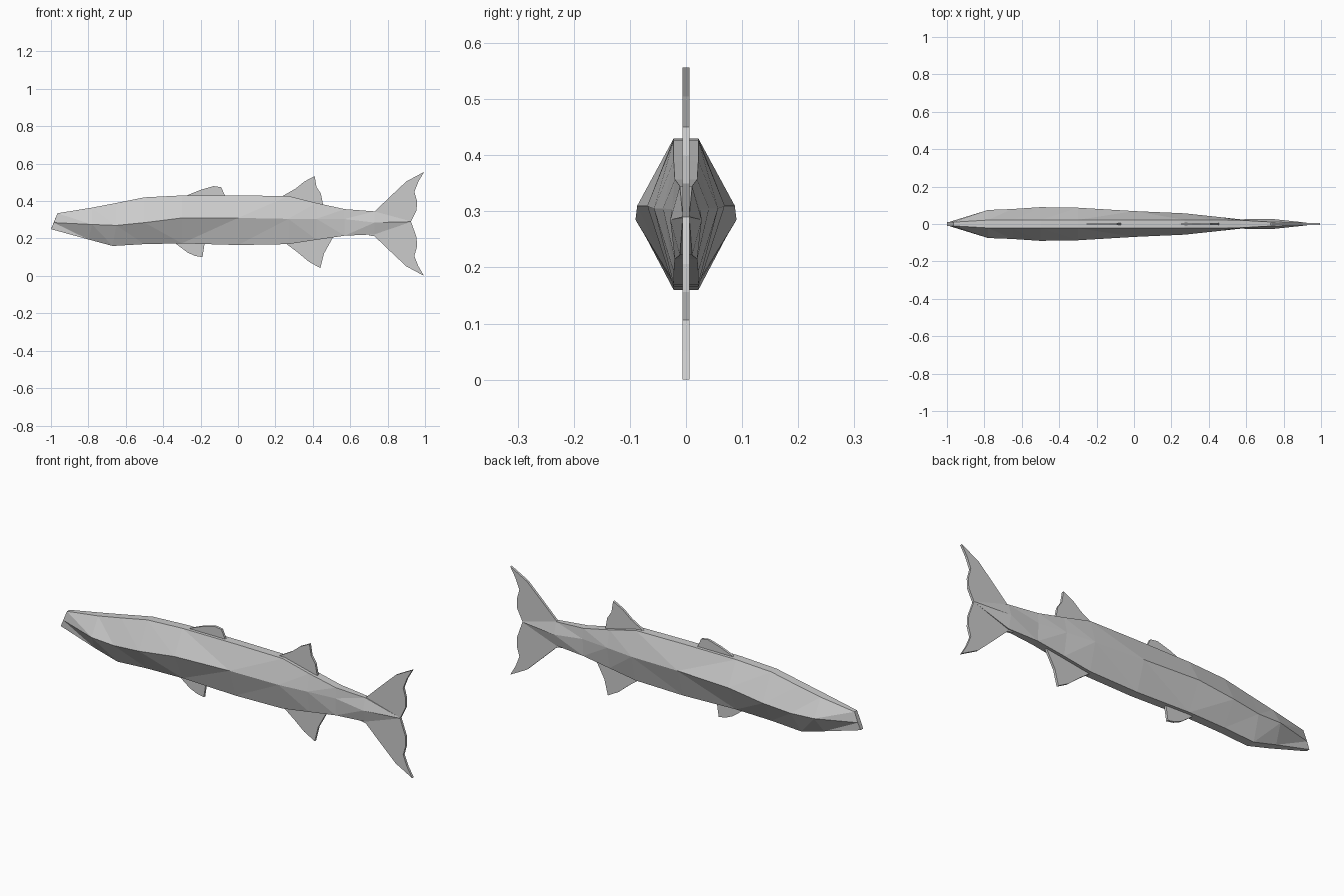
import bpy
import bmesh

grey = bpy.data.materials.new("fish grey")
grey.diffuse_color = (0.6, 0.6, 0.6, 1)


def finish(name, bm):
    bmesh.ops.recalc_face_normals(bm, faces=bm.faces)
    mesh = bpy.data.meshes.new(name)
    bm.to_mesh(mesh)
    bm.free()
    mesh.materials.append(grey)
    bpy.context.collection.objects.link(bpy.data.objects.new(name, mesh))


# Body stations: top (x, z), side (x, z), bottom (x, z), side half width, ridge half width
STATIONS = [
    ((-0.965, 0.335), (-0.985, 0.285), (-1.0, 0.25), 0.012, 0.010),
    ((-0.78, 0.365), (-0.78, 0.275), (-0.80, 0.195), 0.075, 0.021),
    ((-0.65, 0.39), (-0.65, 0.27), (-0.67, 0.16), 0.08, 0.022),
    ((-0.50, 0.42), (-0.50, 0.285), (-0.50, 0.17), 0.09, 0.022),
    ((-0.30, 0.43), (-0.30, 0.31), (-0.30, 0.174), 0.087, 0.022),
    ((0.0, 0.43), (0.0, 0.31), (0.0, 0.165), 0.069, 0.022),
    ((0.27, 0.427), (0.27, 0.305), (0.27, 0.17), 0.057, 0.022),
    ((0.42, 0.39), (0.42, 0.305), (0.42, 0.193), 0.041, 0.022),
    ((0.57, 0.357), (0.57, 0.304), (0.57, 0.215), 0.025, 0.020),
    ((0.73, 0.345), (0.73, 0.285), (0.73, 0.222), 0.028, 0.011),
    ((0.92, 0.293), (0.925, 0.29), (0.92, 0.287), 0.007, 0.006),
]

# Body: six-sided loft with flat back and belly
bm = bmesh.new()
rings = []
for (tx, tz), (sx, sz), (bx, bz), w, r in STATIONS:
    points = [(tx, -r, tz), (tx, r, tz), (sx, w, sz),
              (bx, r, bz), (bx, -r, bz), (sx, -w, sz)]
    rings.append([bm.verts.new(p) for p in points])
for a, b in zip(rings, rings[1:]):
    for i in range(6):
        j = (i + 1) % 6
        bm.faces.new((a[i], a[j], b[j], b[i]))
bm.faces.new(rings[0])
bm.faces.new(rings[-1])
bmesh.ops.triangulate(bm, faces=[f for f in bm.faces if len(f.verts) == 4])
finish("body", bm)


# Fins: flat plates cut from a side outline
def fin(name, outline, half=0.006):
    bm = bmesh.new()
    face = bm.faces.new([bm.verts.new((x, -half, z)) for x, z in outline])
    new = bmesh.ops.extrude_face_region(bm, geom=[face])["geom"]
    bmesh.ops.translate(bm, vec=(0, 2 * half, 0),
                        verts=[v for v in new if isinstance(v, bmesh.types.BMVert)])
    finish(name, bm)


fin("front_back_fin", [(-0.27, 0.40), (-0.27, 0.432), (-0.20, 0.46), (-0.13, 0.48),
                       (-0.09, 0.474), (-0.07, 0.43), (-0.07, 0.40)])
fin("rear_back_fin", [(0.24, 0.39), (0.24, 0.428), (0.31, 0.468), (0.355, 0.505),
                      (0.41, 0.533), (0.42, 0.475), (0.443, 0.44), (0.455, 0.38),
                      (0.44, 0.34)])
fin("front_belly_fin", [(-0.34, 0.20), (-0.33, 0.17), (-0.27, 0.125), (-0.23, 0.107),
                        (-0.19, 0.10), (-0.18, 0.165), (-0.18, 0.20)])
fin("rear_belly_fin", [(0.26, 0.20), (0.26, 0.17), (0.32, 0.125), (0.38, 0.075),
                       (0.44, 0.042), (0.46, 0.12), (0.51, 0.21), (0.50, 0.24)])

# Tail fin: upper outline, mirrored below the notch
upper = [(0.70, 0.34), (0.73, 0.344), (0.82, 0.43), (0.90, 0.505), (0.995, 0.556),
         (0.965, 0.505), (0.943, 0.45), (0.957, 0.40), (0.955, 0.35)]
axis = 0.278
lower = [(x, 2 * axis - z) for x, z in reversed(upper)]
fin("tail_fin", upper + [(0.925, 0.29)] + lower)
